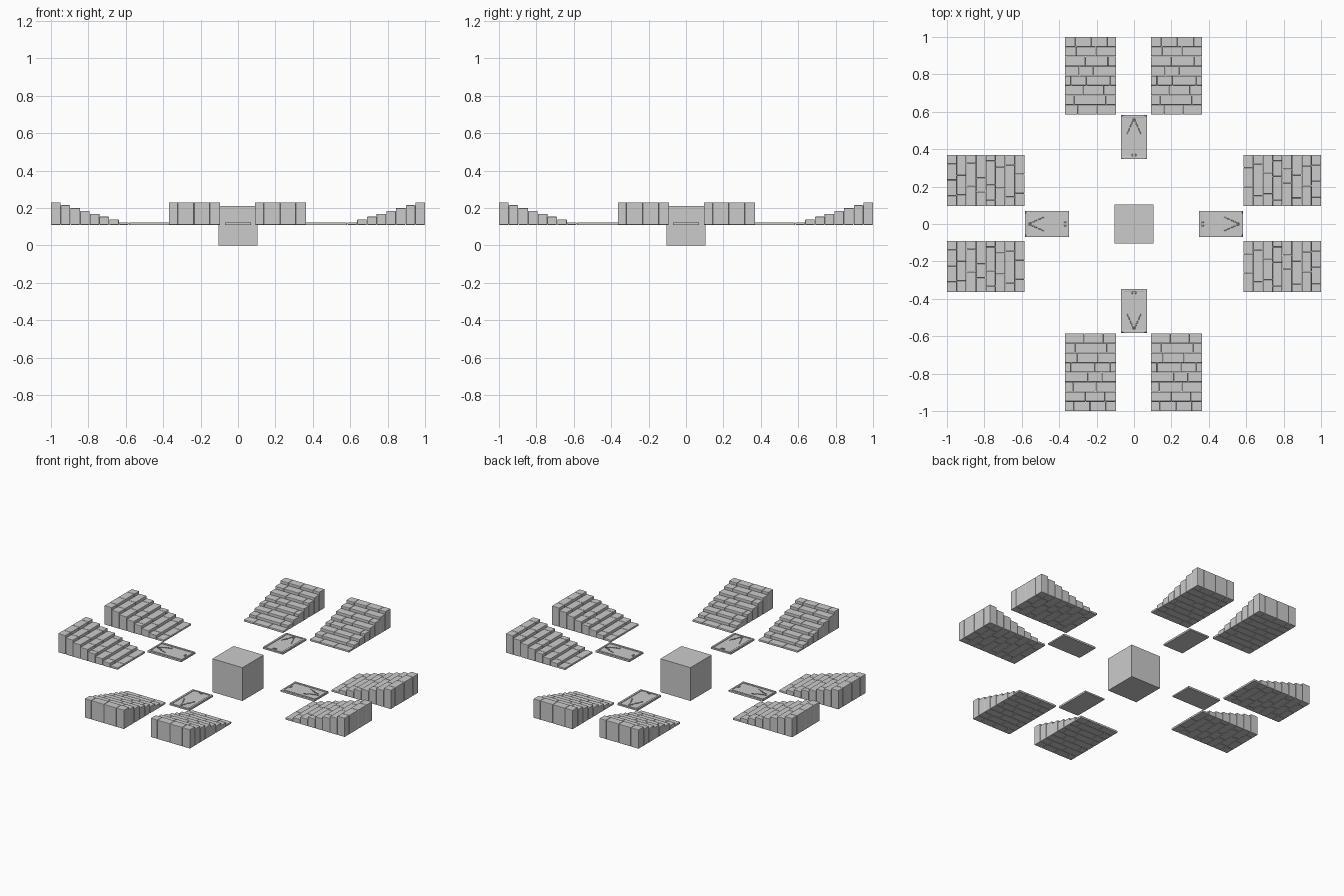
import bpy, bmesh, math
from mathutils import Matrix, Vector

if "Cube" in bpy.data.objects:
    bpy.data.objects.remove(bpy.data.objects["Cube"])

BASE = 0.11


def add_box(bm, x0, x1, y0, y1, z0, z1):
    m = (Matrix.Translation(((x0 + x1) / 2, (y0 + y1) / 2, (z0 + z1) / 2))
         @ Matrix.Diagonal((x1 - x0, y1 - y0, z1 - z0, 1)))
    bmesh.ops.create_cube(bm, size=1, matrix=m)


def add_ring(bm, matrix, R, r, stretch=1.0, seg=10, sides=5):
    rows = []
    for i in range(seg):
        a = 2 * math.pi * i / seg
        row = []
        for j in range(sides):
            b = 2 * math.pi * j / sides
            d = R + r * math.cos(b)
            p = Vector((d * math.cos(a), d * math.sin(a) * stretch, r * math.sin(b)))
            row.append(bm.verts.new(matrix @ p))
        rows.append(row)
    for i in range(seg):
        n = rows[(i + 1) % seg]
        for j in range(sides):
            k = (j + 1) % sides
            bm.faces.new((rows[i][j], n[j], n[k], rows[i][k]))


def to_mesh(bm, name):
    bmesh.ops.recalc_face_normals(bm, faces=bm.faces)
    me = bpy.data.meshes.new(name)
    bm.to_mesh(me)
    bm.free()
    return me


def place(name, me, loc=(0, 0, 0), angle=0, bevel=0):
    ob = bpy.data.objects.new(name, me)
    bpy.context.collection.objects.link(ob)
    ob.location = loc
    ob.rotation_euler.z = angle
    if bevel:
        mod = ob.modifiers.new("soft_edges", "BEVEL")
        mod.width = bevel
        mod.segments = 2
    return ob


# Central block
bm = bmesh.new()
add_box(bm, -0.105, 0.105, -0.105, 0.105, 0, 0.21)
place("centre_block", to_mesh(bm, "centre_block"))

# Brick stair rising outward, eight courses with staggered joints
joints = [(0.25, 0.62), (0.18, 0.80), (0.35, 0.76), (0.12, 0.42, 0.88),
          (0.28, 0.55), (0.40, 0.84), (0.22, 0.60), (0.20, 0.51, 0.83)]
bm = bmesh.new()
W, PITCH, GAP = 0.275, 0.0519, 0.001
for i, row in enumerate(joints):
    cuts = [0, *row, 1]
    y = 0.585 + i * PITCH
    for a, b in zip(cuts, cuts[1:]):
        add_box(bm, (a - 0.5) * W + GAP / 2, (b - 0.5) * W - GAP / 2,
                y + GAP / 2, y + PITCH - GAP / 2, BASE, 0.123 + 0.0153 * i)
stair = to_mesh(bm, "brick_stair")

# Framed bridge panel: slab and rails
bm = bmesh.new()
L = 0.118
add_box(bm, -0.07, 0.07, -L, L, BASE, 0.119)
panel = to_mesh(bm, "bridge_panel")
bm = bmesh.new()
for s in (-1, 1):
    x = sorted((s * 0.056, s * 0.069))
    add_box(bm, *x, -L + 0.004, L - 0.004, 0.118, 0.123)
    y = sorted((s * (L - 0.013), s * (L - 0.003)))
    add_box(bm, -0.056, 0.056, *y, 0.118, 0.122)
rails = to_mesh(bm, "panel_rails")

# Two chains spreading from an anchor ring, plus a pull ring
bm = bmesh.new()
for s in (-1, 1):
    start, end = Vector((s * 0.005, 0.088)), Vector((s * 0.033, 0.024))
    ang = math.atan2(end.y - start.y, end.x - start.x) - math.pi / 2
    for k in range(8):
        p = start.lerp(end, k / 7)
        m = (Matrix.Translation((p.x, p.y, 0.121)) @ Matrix.Rotation(ang, 4, 'Z')
             @ Matrix.Rotation(math.radians(35 if k % 2 else -35), 4, 'Y'))
        add_ring(bm, m, 0.0028, 0.0011, 1.9, 8, 4)
add_ring(bm, Matrix.Translation((0, 0.092, 0.121)), 0.006, 0.002)
add_ring(bm, Matrix.Translation((0, -0.098, 0.121)) @ Matrix.Diagonal((1.6, 0.9, 1, 1)),
         0.007, 0.002, 1, 14)
chains = to_mesh(bm, "panel_chains")
for f in chains.polygons:
    f.use_smooth = True

# Repeat around the four sides
for side, ang in (("back", 0), ("right", -90), ("front", 180), ("left", 90)):
    a = math.radians(ang)
    for k, off in enumerate((-0.2325, 0.2275)):
        loc = (off, 0, 0) if ang in (0, 180) else (0, -off, 0)
        place(f"{side}_brick_stair_{k + 1}", stair, loc, a, 0.003)
    loc = Matrix.Rotation(a, 3, 'Z') @ Vector((0, 0.465, 0))
    place(f"{side}_bridge_panel", panel, loc, a)
    place(f"{side}_panel_rails", rails, loc, a, 0.001)
    place(f"{side}_panel_chains", chains, loc, a)
